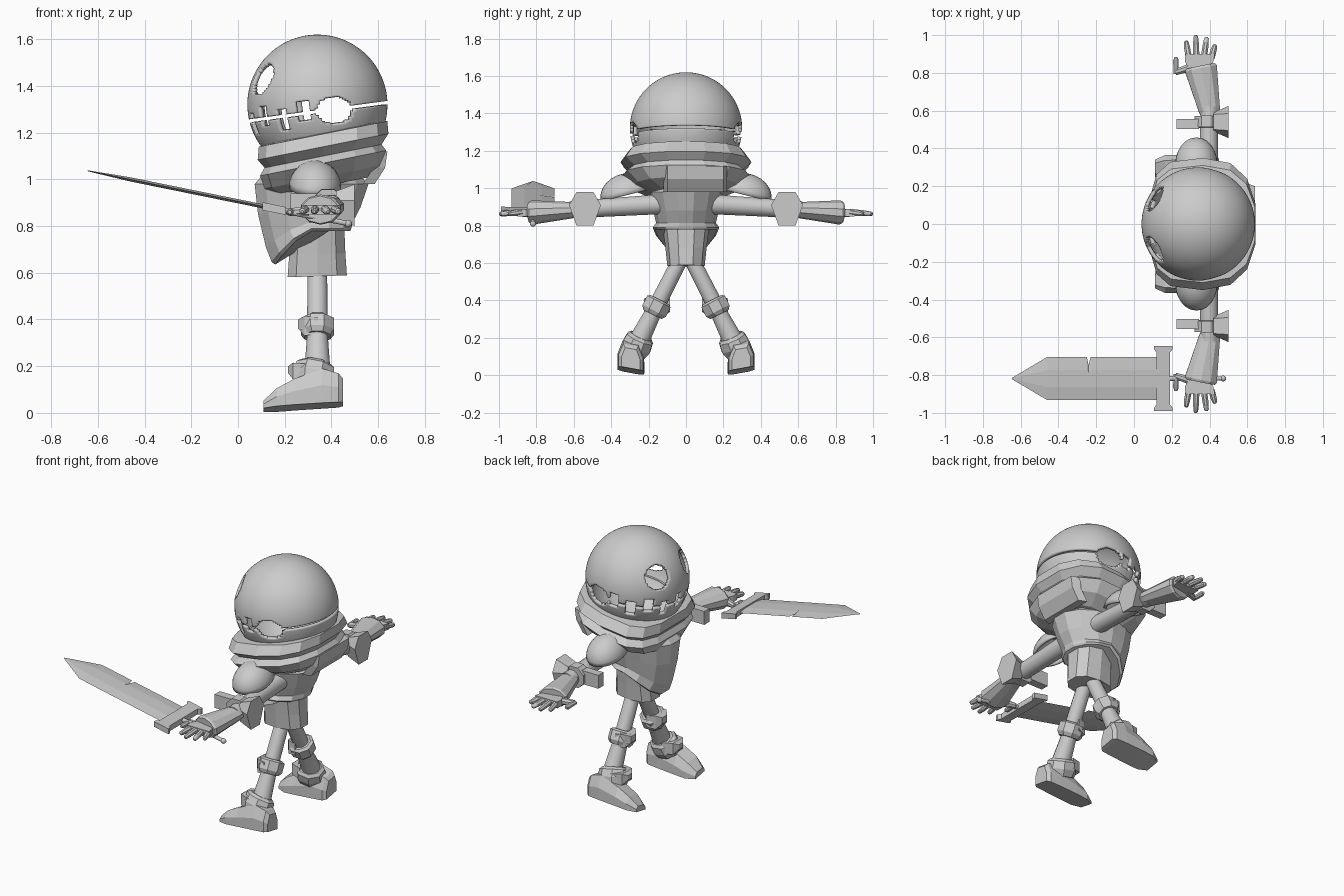
import bpy, bmesh, math
from mathutils import Matrix, Vector

if "Cube" in bpy.data.objects:
    bpy.data.objects.remove(bpy.data.objects["Cube"])

GREY = (0.6, 0.6, 0.6, 1)
mat = bpy.data.materials.new("plain_grey")
mat.use_nodes = True
mat.diffuse_color = GREY
mat.node_tree.nodes["Principled BSDF"].inputs["Base Color"].default_value = GREY


def finish(name, bm, smooth=False, mirror=False):
    bmesh.ops.recalc_face_normals(bm, faces=bm.faces)
    mesh = bpy.data.meshes.new(name)
    bm.to_mesh(mesh)
    bm.free()
    mesh.materials.append(mat)
    ob = bpy.data.objects.new(name, mesh)
    bpy.context.collection.objects.link(ob)
    if smooth:
        bpy.ops.object.select_all(action='DESELECT')
        bpy.context.view_layer.objects.active = ob
        ob.select_set(True)
        bpy.ops.object.shade_smooth_by_angle(angle=math.radians(35))
    if mirror:
        ob.modifiers.new("Mirror", 'MIRROR').use_axis = (False, True, False)
    return ob


def loft(name, rings, caps=(True, True), **kw):
    """Skin a list of equally long point rings."""
    bm = bmesh.new()
    rows = [[bm.verts.new(p) for p in ring] for ring in rings]
    for a, b in zip(rows, rows[1:]):
        for i in range(len(a)):
            j = (i + 1) % len(a)
            bm.faces.new((a[i], a[j], b[j], b[i]))
    for use, row in zip(caps, (rows[0], rows[-1])):
        if use:
            bm.faces.new(row)
    return finish(name, bm, **kw)


def limb(name, start, end, profile, sides=12, flat=1.0, **kw):
    """Tube along a line; profile holds (fraction, radius along x)."""
    start, end = Vector(start), Vector(end)
    axis = (end - start).normalized()
    u = (Vector((1, 0, 0)) - axis * axis.x).normalized()
    if abs(axis.x) > 0.9:
        u = Vector((0, 1, 0))
    v = axis.cross(u)
    rings = []
    for t, r in profile:
        c = start.lerp(end, t)
        angles = [2 * math.pi * (i + 0.5) / sides for i in range(sides)]
        rings.append([c + u * r * math.cos(a) + v * r * flat * math.sin(a) for a in angles])
    return loft(name, rings, **kw)


def oval(cx, rx, ry, z, sides=14, power=1.0, tilt=0.0, drop=0.0):
    """Horizontal ring, squarer towards -x with power, sagging there with drop."""
    pts = []
    for i in range(sides):
        a = 2 * math.pi * (i + 0.5) / sides
        c, s = math.cos(a), math.sin(a)
        p = power if c < 0 else (1 + power) / 2
        x = math.copysign(abs(c) ** p, c) * rx
        y = math.copysign(abs(s) ** p, s) * ry
        pts.append((cx + x, y, z + tilt * x - drop * max(0, -c) ** 1.5))
    return pts


def box_ring_x(x, y, hy, z0, z1):
    return [(x, y - hy, z0), (x, y + hy, z0), (x, y + hy, z1), (x, y - hy, z1)]


# Head: a hollow ball with eye, ear and mouth openings
centre = Vector((0.34, 0, 1.32))
turn = Matrix.Rotation(math.radians(-7.6), 3, 'Y')
bm = bmesh.new()
bmesh.ops.create_uvsphere(bm, u_segments=160, v_segments=120, radius=0.3)


def is_opening(p):
    w = turn @ p + centre
    slit = -0.037 < p.z < -0.02
    phi = math.degrees(math.atan2(p.y, -p.x))
    gap = abs((phi + 8) % 20 - 10) < 5 and abs(phi) < 88
    shift = 0.015 if int((phi + 108) // 20) % 2 else -0.01
    teeth = gap and abs(p.z + 0.035 - shift) < 0.045
    ear = ((w.x - 0.415) / 0.08) ** 2 + ((w.z - 1.295) / 0.06) ** 2 < 1
    eye = (Vector((w.x, abs(w.y), w.z)) - Vector((0.108, 0.135, 1.43))).length < 0.075
    return slit or teeth or ear or eye


holes = [f for f in bm.faces if is_opening(f.calc_center_median())]
bmesh.ops.delete(bm, geom=holes, context='FACES')
bmesh.ops.transform(bm, matrix=Matrix.Translation(centre) @ turn.to_4x4(), verts=bm.verts)
head = finish("head_shell", bm, smooth=True)
shell = head.modifiers.new("Thickness", 'SOLIDIFY')
shell.thickness, shell.offset = 0.02, -1

# Scarf: two stacked rolls and a hanging tail behind
rolls = [(0.2, 0.19, 0.97), (0.255, 0.28, 1.01), (0.275, 0.34, 1.07), (0.255, 0.30, 1.10),
         (0.285, 0.35, 1.14), (0.28, 0.31, 1.195), (0.225, 0.235, 1.2)]
loft("scarf", [oval(0.365, rx, ry, z, power=0.6, tilt=0.2) for rx, ry, z in rolls],
     caps=(True, False))
loft("scarf_tail", [[(x - 0.05, -0.12, z), (x, -0.1, z), (x, 0.2, z), (x - 0.05, 0.22, z)]
                    for x, z in ((0.64, 1.12), (0.63, 1.05), (0.585, 0.98))])

# Torso plate, dipping to a flap at the front
torso = [(0.31, 0.2, 0.19, 1.03, 0), (0.315, 0.25, 0.2, 0.98, 0), (0.305, 0.225, 0.175, 0.88, 0.03),
         (0.305, 0.19, 0.16, 0.815, 0.11), (0.315, 0.175, 0.178, 0.79, 0.15),
         (0.32, 0.165, 0.165, 0.78, 0.15)]
loft("torso", [oval(cx, rx, ry, z, drop=d) for cx, rx, ry, z, d in torso])
loft("pelvis", [oval(0.34, rx, ry, z, sides=10, power=0.7, tilt=0.03)
                for rx, ry, z in ((0.12, 0.125, 0.8), (0.125, 0.11, 0.68), (0.132, 0.1, 0.585))])

# Legs with knee guards, ankle cuffs and boots
hip, ankle = (0.34, 0.035, 0.61), (0.34, 0.285, 0.12)
limb("legs", hip, ankle, [(0, 0.043), (0.5, 0.046), (0.55, 0.045), (1, 0.062)],
     smooth=True, mirror=True)
limb("knee_bands", hip, ankle, [(0.42, 0.06), (0.44, 0.076), (0.54, 0.076), (0.58, 0.06)],
     sides=8, mirror=True)
loft("knee_caps", [box_ring_x(x, 0.155, hy, z0, z1) for x, hy, z0, z1 in
                   ((0.34, 0.07, 0.34, 0.41), (0.285, 0.055, 0.33, 0.415), (0.258, 0.025, 0.36, 0.4))],
     mirror=True)
limb("ankle_cuffs", (0.335, 0.24, 0.21), (0.315, 0.28, 0.12),
     [(0, 0.07), (0.15, 0.088), (0.6, 0.095), (1, 0.08)], sides=8, flat=0.9, mirror=True)
loft("ankle_flaps", [box_ring_x(x, 0.255, hy, z0, z1) for x, hy, z0, z1 in
                     ((0.3, 0.07, 0.14, 0.21), (0.235, 0.05, 0.145, 0.215), (0.215, 0.02, 0.17, 0.2))],
     mirror=True)
boot = []
for x, h, z0, z1 in ((0.45, 0.05, 0.025, 0.13), (0.43, 0.066, 0.022, 0.15), (0.36, 0.07, 0.018, 0.17),
                     (0.24, 0.072, 0.01, 0.125), (0.165, 0.07, 0.004, 0.085), (0.11, 0.045, 0, 0.035)):
    ring = [(-h, z0), (h, z0), (h, (z0 + z1) / 2), (h * 0.6, z1), (-h * 0.6, z1), (-h, (z0 + z1) / 2)]
    boot.append([(x, 0.295 + y, z + max(0, (y + 0.07) * 0.18)) for y, z in ring])
loft("boots", boot, mirror=True)

# Shoulder domes
bm = bmesh.new()
bmesh.ops.create_uvsphere(bm, u_segments=24, v_segments=14, radius=1)
low = [v for v in bm.verts if v.co.z < -0.05]
bmesh.ops.delete(bm, geom=low, context='VERTS')
place = (Matrix.Translation((0.33, 0.315, 0.965)) @ Matrix.Rotation(math.radians(-14), 4, 'X')
         @ Matrix.Diagonal((0.112, 0.145, 0.115, 1)))
bmesh.ops.transform(bm, matrix=place, verts=bm.verts)
domes = finish("shoulder_domes", bm, smooth=True)
domes.modifiers.new("Thickness", 'SOLIDIFY').thickness = 0.015
domes.modifiers.new("Mirror", 'MIRROR').use_axis = (False, True, False)

# Arms, elbow guards and gauntlets
limb("upper_arms", (0.39, 0.13, 0.915), (0.4, 0.62, 0.885), [(0, 0.055), (1, 0.047)],
     smooth=True, mirror=True)
limb("elbow_bands", (0.385, 0.51, 0.895), (0.385, 0.57, 0.892), [(0, 0.07), (1, 0.07)],
     sides=8, mirror=True)
guard = []
for x, wide, narrow, half in ((0.42, 0.05, 0.04, 0.06), (0.5, 0.085, 0.045, 0.09)):
    ring = [(-wide, 0.02), (-narrow, half), (narrow, half), (wide, 0.02), (narrow, -half), (-narrow, -half)]
    guard.append([(x, 0.54 + y, 0.89 + z) for y, z in ring])
loft("elbow_guards", guard, mirror=True)
loft("elbow_studs", [box_ring_x(x, 0.53, 0.026, 0.855, 0.94) for x in (0.225, 0.345)], mirror=True)
limb("gauntlets", (0.405, 0.575, 0.885), (0.352, 0.835, 0.87),
     [(0, 0.052), (0.12, 0.06), (0.95, 0.09), (1, 0.082)], sides=10, flat=0.72, mirror=True)

# Hands: palm, four fingers and a hooked thumb
loft("palms", [[(cx - w, y, 0.85), (cx + w, y, 0.85), (cx + w, y, 0.89), (cx - w, y, 0.89)]
               for cx, w, y in ((0.345, 0.05, 0.81), (0.345, 0.075, 0.86), (0.35, 0.078, 0.9))],
     mirror=True)
fingers = ((0.29, 0.275, 0.97), (0.33, 0.327, 1.0), (0.37, 0.385, 0.99), (0.41, 0.43, 0.95))
for n, (root, tip, reach) in enumerate(fingers, 1):
    limb(f"finger_{n}", (root, 0.88, 0.873), (tip, reach, 0.862),
         [(0, 0.018), (0.6, 0.017), (0.93, 0.013), (1, 0.006)], sides=8, smooth=True, mirror=True)
limb("thumb_bases", (0.3, 0.83, 0.865), (0.222, 0.805, 0.86), [(0, 0.024), (1, 0.018)],
     sides=8, smooth=True, mirror=True)
limb("thumb_tips", (0.222, 0.795, 0.86), (0.222, 0.885, 0.86), [(0, 0.014), (0.8, 0.016), (1, 0.008)],
     sides=8, smooth=True, mirror=True)

# Sword, rising towards its tip
SWORD_Y, SLOPE = -0.818, 0.203


def rise(x, z=0):
    return 0.88 - (x - 0.13) * SLOPE + z


blade = []
for x, left, right in ((0.14, 0.114, 0.114), (-0.23, 0.114, 0.114), (-0.24, 0.07, 0.114),
                       (-0.25, 0.114, 0.114), (-0.46, 0.114, 0.114), (-0.645, 0.004, 0.004)):
    t = 0.009 if right > 0.01 else 0.002
    ring = [(left, 0), (left * 0.4, t), (-right * 0.4, t), (-right, 0), (-right * 0.4, -t), (left * 0.4, -t)]
    blade.append([(x, SWORD_Y + y, rise(x, z)) for y, z in ring])
loft("sword_blade", blade)

cross = []
for y, wide in ((-0.172, 0.05), (-0.155, 0.05), (-0.14, 0.036), (0.14, 0.036), (0.155, 0.05), (0.172, 0.05)):
    corners = [(-wide, -0.017), (wide, -0.017), (wide, 0.017), (-wide, 0.017)]
    cross.append([(0.155 + x, SWORD_Y + y, rise(0.155 + x, z)) for x, z in corners])
loft("sword_crossguard", cross)
limb("sword_grip", (0.16, SWORD_Y, rise(0.16)), (0.47, SWORD_Y, rise(0.47)), [(0, 0.014), (1, 0.011)],
     smooth=True)
bm = bmesh.new()
bmesh.ops.create_uvsphere(bm, u_segments=12, v_segments=8, radius=0.016,
                          matrix=Matrix.Translation((0.472, SWORD_Y, rise(0.472))))
finish("sword_pommel", bm, smooth=True)
